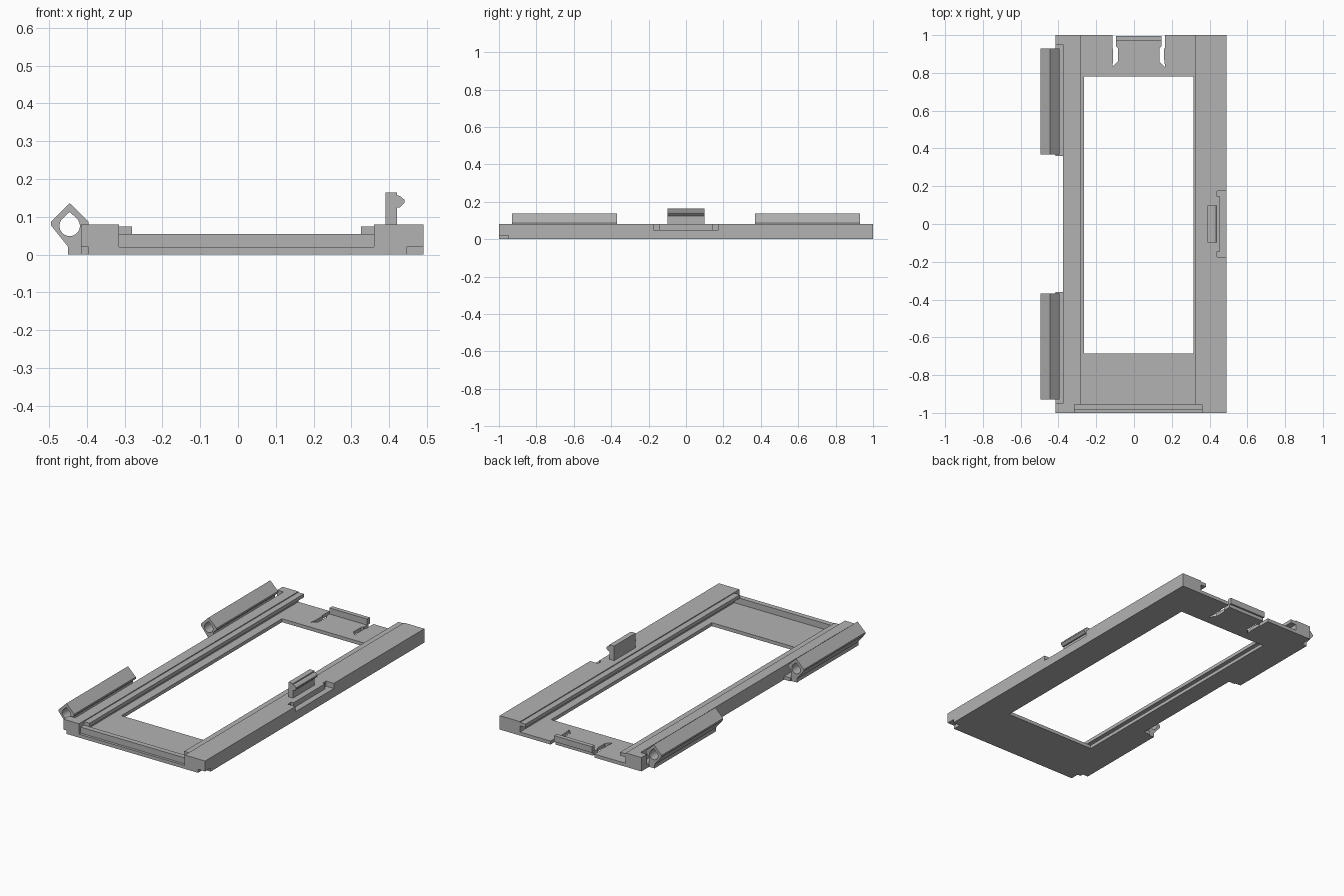
import bpy
import bmesh
import math
from mathutils import Vector

old = bpy.data.objects.get("Cube")
if old:
    bpy.data.objects.remove(old, do_unlink=True)

grey = bpy.data.materials.new("plain_grey")
grey.use_nodes = True
colour = (0.45, 0.45, 0.45, 1)
grey.diffuse_color = colour
grey.node_tree.nodes["Principled BSDF"].inputs["Base Color"].default_value = colour


def prism(name, loops, low, high, axis="z"):
    """Extrude flat outlines (first is the rim, others are holes) along z or y."""
    def place(p):
        return Vector((p[0], p[1], low)) if axis == "z" else Vector((p[0], low, p[1]))
    along = Vector((0, 0, 1)) if axis == "z" else Vector((0, 1, 0))
    bm = bmesh.new()
    edges = []
    for loop in loops:
        vs = [bm.verts.new(place(p)) for p in loop]
        edges += [bm.edges.new((a, b)) for a, b in zip(vs, vs[1:] + vs[:1])]
    bmesh.ops.triangle_fill(bm, edges=edges, use_beauty=True, normal=along)
    out = bmesh.ops.extrude_face_region(bm, geom=bm.faces[:])
    moved = [v for v in out["geom"] if isinstance(v, bmesh.types.BMVert)]
    bmesh.ops.translate(bm, verts=moved, vec=along * (high - low))
    bmesh.ops.recalc_face_normals(bm, faces=bm.faces[:])
    mesh = bpy.data.meshes.new(name)
    bm.to_mesh(mesh)
    bm.free()
    mesh.materials.append(grey)
    obj = bpy.data.objects.new(name, mesh)
    bpy.context.collection.objects.link(obj)
    return obj


def rect(x0, x1, y0, y1):
    return [(x0, y0), (x1, y0), (x1, y1), (x0, y1)]


FLOOR, GROOVE, LIP, TOP = 0.02, 0.055, 0.075, 0.08
LEFT, WAIST, RIGHT = -0.415, -0.375, 0.49
MID = 0.025  # centre line of the back clip

# Base plate: notched front corners, hinge tabs, and slots around the back clip
slot = [(0.14, 1), (0.14, 0.93), (0.135, 0.93), (0.135, 0.87),
        (0.14, 0.83), (0.11, 0.86), (0.11, 0.93), (0.12, 0.94), (0.12, 0.985)]
right_slot = [(MID + x, y) for x, y in slot]
left_slot = [(MID - x, y) for x, y in reversed(slot)]
outline = [(-0.395, -1), (0.445, -1), (0.445, -0.95), (RIGHT, -0.95), (RIGHT, 1)]
outline += right_slot + left_slot
outline += [(LEFT, 1), (LEFT, 0.36), (WAIST, 0.36), (WAIST, -0.36),
            (LEFT, -0.36), (LEFT, -0.95), (-0.395, -0.95)]
prism("base_plate", [outline, rect(-0.265, 0.315, -0.685, 0.78)], 0, FLOOR)

# Left rail with wider ends
left_outline = [(-0.315, -1), (-0.315, 1), (LEFT, 1), (LEFT, 0.95), (WAIST, 0.95),
                (WAIST, -0.95), (LEFT, -0.95), (LEFT, -1)]
prism("left_rail", [left_outline], FLOOR, TOP)

# Right rail, its upper part recessed beside the latch
prism("right_rail", [rect(0.36, RIGHT, -1, 1)], FLOOR, 0.05)
recess = [(RIGHT, -0.175), (0.44, -0.175), (0.44, -0.145), (0.455, -0.145)]
recess += [(x, -y) for x, y in reversed(recess)]
prism("right_rail_upper", [[(0.36, -1), (RIGHT, -1)] + recess + [(RIGHT, 1), (0.36, 1)]],
      0.05, TOP)

# Lips that overhang the panel grooves
prism("left_groove_lip", [rect(-0.315, -0.28, -0.955, 1)], GROOVE, LIP)
prism("right_groove_lip", [rect(0.325, 0.36, -0.955, 1)], GROOVE, LIP)

# Front stop wall and back clip head
prism("front_stop", [rect(-0.315, 0.36, -0.985, -0.955)], FLOOR, GROOVE)
prism("back_clip_head", [rect(MID - 0.12, MID + 0.12, 0.97, 0.995)], FLOOR, GROOVE)

# Hinge barrels with a teardrop bore
hinge = [(-0.45, 0), (-0.45, 0.022), (-0.495, 0.078), (-0.495, 0.087), (-0.445, 0.136),
         (-0.395, 0.087), (-0.395, 0.077), (-0.414, 0.06), (-0.414, 0)]
bore = [(-0.445 + 0.027 * math.cos(a), 0.076 + 0.027 * math.sin(a))
        for a in (math.radians(135 + i * 270 / 20) for i in range(21))]
bore.append((-0.445, 0.113))
for name, start in (("front_hinge", -0.93), ("back_hinge", 0.368)):
    prism(name, [hinge, bore], start, start + 0.562, "y")

# Latch with a catch on its outer side
latch = [(0.39, TOP), (0.42, TOP), (0.42, 0.125), (0.428, 0.125), (0.44, 0.137),
         (0.44, 0.145), (0.428, 0.155), (0.42, 0.157), (0.42, 0.164), (0.39, 0.164)]
prism("latch", [latch], -0.098, 0.098, "y")
